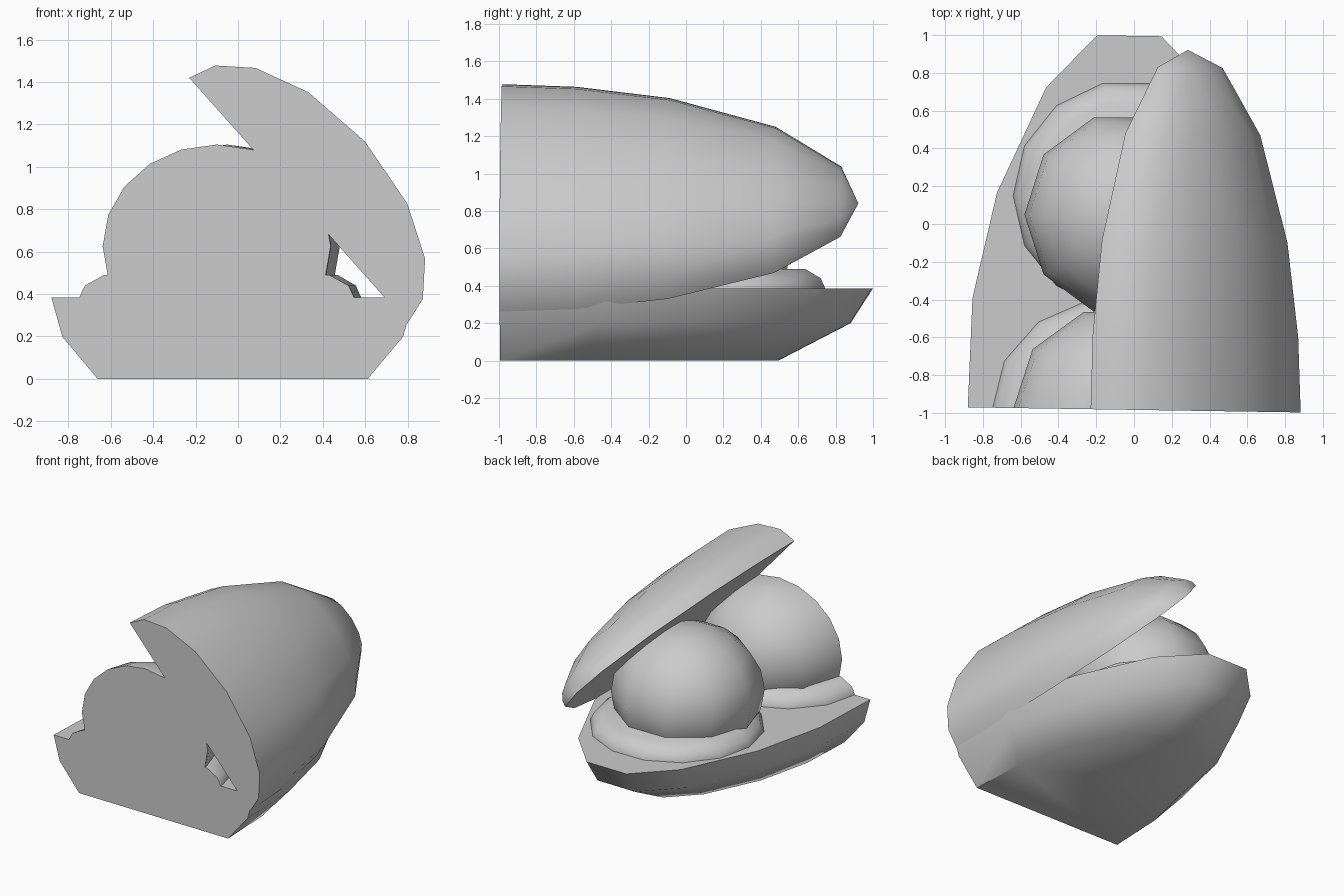
import bpy, bmesh, math
from mathutils import Vector

cube = bpy.data.objects.get("Cube")
if cube:
    bpy.data.objects.remove(cube)

FRONT = -0.984          # y of the cut end at x = 0
SLANT = 0.0153          # the cut end leans slightly back on the left

grey = bpy.data.materials.new("light_grey")
grey.use_nodes = True
grey.diffuse_color = (0.6, 0.6, 0.6, 1)
grey.node_tree.nodes["Principled BSDF"].inputs["Base Color"].default_value = (0.6, 0.6, 0.6, 1)


def solid(name, points, cut=False, angle=48):
    """Closed convex solid around the points, optionally cut at the front end."""
    bm = bmesh.new()
    for p in points:
        bm.verts.new(p)
    hull = bmesh.ops.convex_hull(bm, input=bm.verts[:])
    loose = [v for v in bm.verts if not v.link_faces]
    bmesh.ops.delete(bm, geom=loose, context='VERTS')
    if cut:
        bmesh.ops.bisect_plane(bm, geom=bm.verts[:] + bm.edges[:] + bm.faces[:],
                               plane_co=(0, FRONT, 0), plane_no=(SLANT, 1, 0),
                               clear_inner=True)
        rim = [e for e in bm.edges if e.is_boundary]
        bmesh.ops.holes_fill(bm, edges=rim)
    # Merge flat triangles into clean faces
    bmesh.ops.dissolve_limit(bm, angle_limit=math.radians(0.5),
                             verts=bm.verts[:], edges=bm.edges[:])
    bmesh.ops.recalc_face_normals(bm, faces=bm.faces[:])
    mesh = bpy.data.meshes.new(name)
    bm.to_mesh(mesh)
    bm.free()
    mesh.materials.append(grey)
    obj = bpy.data.objects.new(name, mesh)
    bpy.context.collection.objects.link(obj)
    bpy.ops.object.select_all(action='DESELECT')
    obj.select_set(True)
    bpy.context.view_layer.objects.active = obj
    bpy.ops.object.shade_smooth_by_angle(angle=math.radians(angle))
    return obj


def slanted(x, y, z):
    return Vector((x, FRONT + y - SLANT * x, z))


# Lower shell: half outline scaled at three heights
outline = [(0.17, 1.98), (0.44, 1.70), (0.70, 1.14), (0.83, 0.58), (0.855, 0)]
levels = [(0.385, 1.0), (0.2, 0.94), (0, 0.745)]
solid("lower_shell", [slanted(-0.025 + side * x * s, y * s, z)
                      for z, s in levels for x, y in outline for side in (-1, 1)])

# Upper shell: quarter ellipsoid with its flat face tilted open
along = Vector((0.664, 0, -0.747))
out = Vector((0.747, 0, 0.664))
centre = Vector((0.285, 0, 0.841))
ring_angles = [0, 18, 40, 62, 78, 90]
side_angles = [0, 18, 39, 63, 90, 117, 141, 162, 180]
lid = []
for a in map(math.radians, ring_angles):
    for b in map(math.radians, side_angles):
        p = centre + along * (0.775 * math.sin(a) * math.cos(b)) \
            + out * (0.42 * math.sin(a) * math.sin(b))
        lid.append(slanted(p.x, 1.91 * math.cos(a), p.z))
solid("upper_shell", lid)


def pea(name, x, y, z, rx, ry, rz, cut):
    """Low-poly ball with ten sides and ten rings."""
    pts = []
    for i in range(11):
        t = math.pi * (i / 10 - 0.5)
        for j in range(10):
            a = math.tau * j / 10
            pts.append((x + rx * math.cos(t) * math.cos(a),
                        y + ry * math.cos(t) * math.sin(a),
                        z + rz * math.sin(t)))
    solid(name, pts, cut)


def collar(name, x, y, rx, ry, cut):
    """Low rounded mound that the ball sits in."""
    profile = [(1, 0.36), (1, 0.385), (0.96, 0.44), (0.82, 0.49)]
    pts = [(x + rx * s * math.cos(math.tau * j / 14),
            y + ry * s * math.sin(math.tau * j / 14), z)
           for s, z in profile for j in range(14)]
    solid(name, pts, cut)


pea("front_pea", -0.1, -0.98, 0.625, 0.54, 0.54, 0.48, True)
pea("back_pea", -0.05, 0.05, 0.625, 0.53, 0.54, 0.48, False)
collar("front_collar", -0.1, -0.98, 0.65, 0.59, True)
collar("back_collar", -0.03, 0.15, 0.61, 0.61, False)
